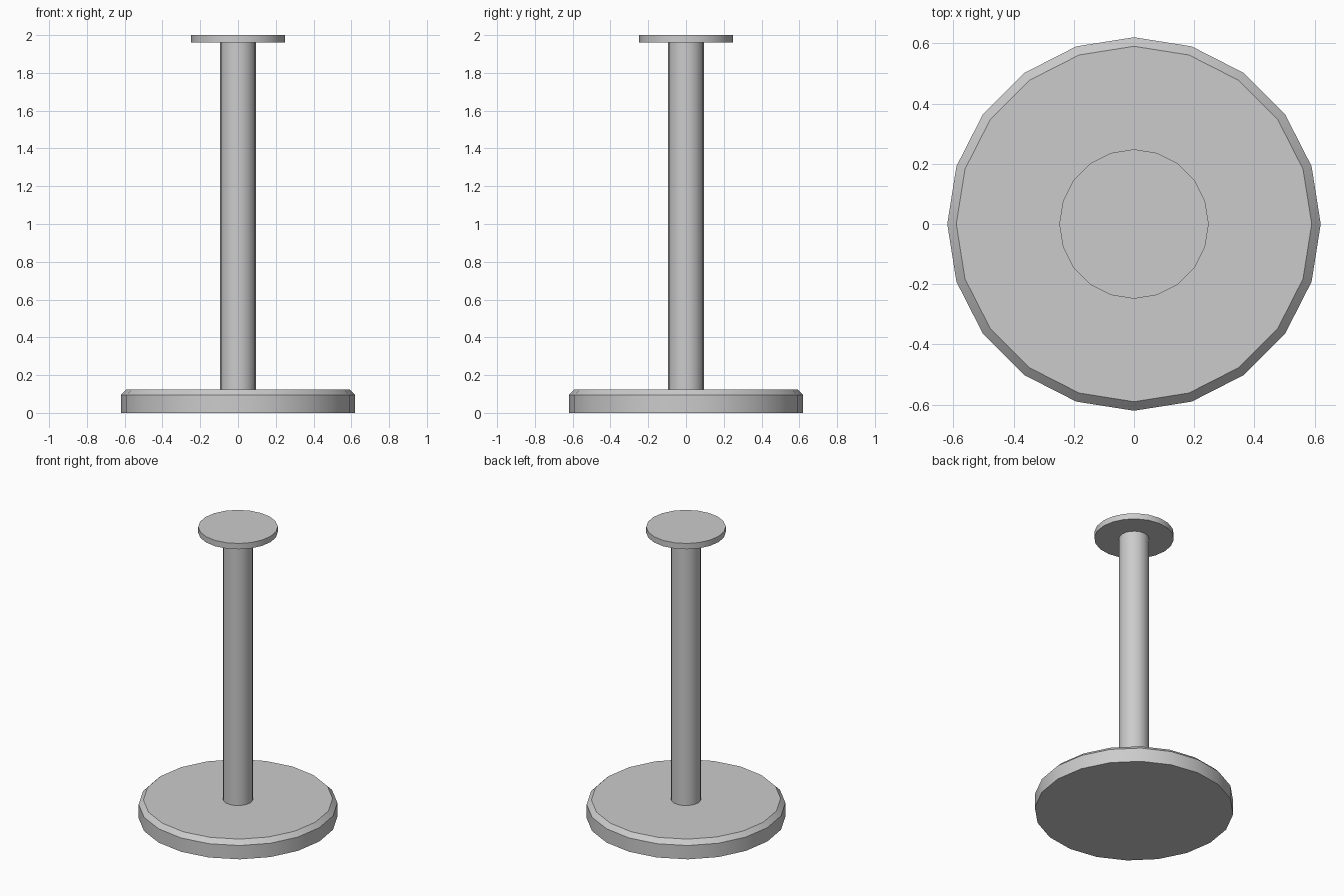
import bpy, bmesh
from math import cos, sin, tau, radians

if "Cube" in bpy.data.objects:
    bpy.data.objects.remove(bpy.data.objects["Cube"])

SIDES = 20


def turned(name, profile):
    """Closed solid from (radius, z) rings, bottom to top."""
    bm = bmesh.new()
    rings = [[bm.verts.new((r * cos(tau * i / SIDES), r * sin(tau * i / SIDES), z))
              for i in range(SIDES)] for r, z in profile]
    for low, high in zip(rings, rings[1:]):
        for i in range(SIDES):
            j = (i + 1) % SIDES
            bm.faces.new((low[i], low[j], high[j], high[i]))
    bm.faces.new(rings[0][::-1])
    bm.faces.new(rings[-1])
    mesh = bpy.data.meshes.new(name)
    bm.to_mesh(mesh)
    bm.free()
    obj = bpy.data.objects.new(name, mesh)
    bpy.context.collection.objects.link(obj)
    bpy.ops.object.select_all(action='DESELECT')
    obj.select_set(True)
    bpy.context.view_layer.objects.active = obj
    bpy.ops.object.shade_smooth_by_angle(angle=radians(30))
    return obj


# Heavy base with a chamfered upper rim
turned("base", [(0.62, 0), (0.62, 0.095), (0.59, 0.125)])
# Upright pole
turned("pole", [(0.094, 0.125), (0.094, 1.96)])
# Flat disc on top
turned("top_disc", [(0.248, 1.96), (0.248, 2.0)])
